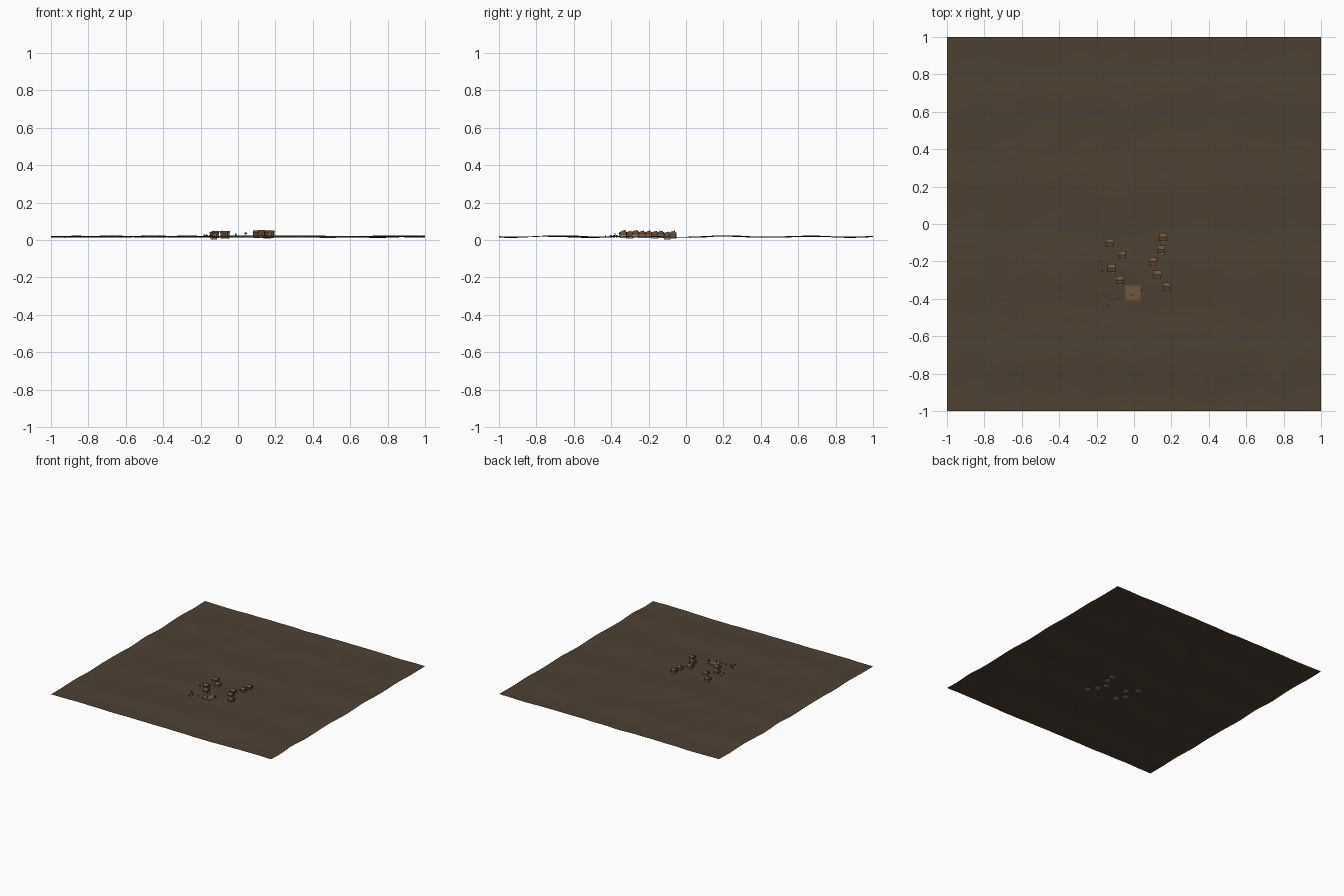
import bpy, bmesh, math, random
from mathutils import Vector, Matrix, noise

cube = bpy.data.objects.get("Cube")
if cube:
    bpy.data.objects.remove(cube, do_unlink=True)
random.seed(4)


def material(name, r, g, b):
    m = bpy.data.materials.new(name)
    m.use_nodes = True
    m.diffuse_color = (r, g, b, 1)
    node = m.node_tree.nodes["Principled BSDF"]
    node.inputs["Base Color"].default_value = (r, g, b, 1)
    node.inputs["Roughness"].default_value = 0.9
    return m


earth = material("earth", 0.075, 0.052, 0.032)
timber = material("timber", 0.16, 0.085, 0.04)
dark_wood = material("dark wood", 0.06, 0.03, 0.014)
roof_wood = material("roof wood", 0.17, 0.095, 0.048)
stone = material("stone", 0.24, 0.23, 0.21)


def ground_height(x, y):
    roll = 0.003 * math.cos(math.tau * (y + 0.25) / 0.45)
    swell = 0.005 * noise.noise(Vector((x * 2.5, y * 2.5, 3)))
    bumps = 0.004 * noise.noise(Vector((x * 6, y * 6, 7)))
    return 0.018 + roll + swell + bumps


def finish(name, bm, mat, origin=(0, 0, 0), turn=0):
    bmesh.ops.recalc_face_normals(bm, faces=bm.faces)
    mesh = bpy.data.meshes.new(name)
    bm.to_mesh(mesh)
    bm.free()
    mesh.materials.append(mat)
    obj = bpy.data.objects.new(name, mesh)
    obj.location = origin
    obj.rotation_euler.z = turn
    bpy.context.collection.objects.link(obj)
    return obj


def add_box(bm, centre, size):
    matrix = Matrix.Translation(centre) @ Matrix.Diagonal((*size, 1))
    bmesh.ops.create_cube(bm, size=1, matrix=matrix)


def boxes(name, mat, parts, origin, turn=0):
    bm = bmesh.new()
    for centre, size in parts:
        add_box(bm, centre, size)
    return finish(name, bm, mat, origin, turn)


def gable(name, mat, width, depth, eave, ridge, origin, turn):
    # Triangular prism with its ridge along x
    bm = bmesh.new()
    ends = []
    for x in (-width / 2, width / 2):
        ends.append([bm.verts.new(p) for p in
                     ((x, -depth / 2, eave), (x, depth / 2, eave), (x, 0, ridge))])
    bm.faces.new(ends[0])
    bm.faces.new(ends[1])
    for i in range(3):
        j = (i + 1) % 3
        bm.faces.new((ends[0][i], ends[0][j], ends[1][j], ends[1][i]))
    finish(name, bm, mat, origin, turn)


def house(label, x, y):
    origin = (x, y, ground_height(x, y))
    turn = random.uniform(-0.05, 0.05)
    w = 0.034
    boxes("foundation_" + label, stone,
          [((0, 0, -0.002), (w + 0.002, w + 0.002, 0.014)),
           ((0.006, -0.021, 0.002), (0.01, 0.006, 0.004))], origin, turn)
    boxes("walls_" + label, timber, [((0, 0, 0.013), (w, w, 0.018))], origin, turn)
    # Corner posts, beams and door
    frame = [((sx * w / 2, sy * w / 2, 0.013), (0.003, 0.003, 0.018))
             for sx in (-1, 1) for sy in (-1, 1)]
    frame += [((0, s * w / 2, 0.014), (w, 0.002, 0.002)) for s in (-1, 1)]
    frame += [((s * w / 2, 0, 0.014), (0.002, w, 0.002)) for s in (-1, 1)]
    frame.append(((0.006, -w / 2, 0.01), (0.008, 0.003, 0.012)))
    boxes("frame_" + label, dark_wood, frame, origin, turn)
    gable("roof_" + label, roof_wood, 0.042, 0.042, 0.021, 0.031, origin, turn)
    boxes("chimney_" + label, dark_wood,
          [((-0.009, 0.008, 0.027), (0.004, 0.004, 0.011))], origin, turn)


# Rolling ground sheet
bm = bmesh.new()
bmesh.ops.create_grid(bm, x_segments=80, y_segments=80, size=1)
for v in bm.verts:
    v.co.z = ground_height(v.co.x, v.co.y)
ground = finish("ground", bm, earth)
ground.data.shade_smooth()
if ground.data.polygons[0].normal.z < 0:
    ground.data.flip_normals()

# Two rows of houses
left_row = [(0.155, -0.07), (0.145, -0.135), (0.1, -0.2), (0.125, -0.27), (0.175, -0.335)]
right_row = [(-0.13, -0.1), (-0.065, -0.165), (-0.12, -0.235), (-0.075, -0.3)]
for side, row in (("left", left_row), ("right", right_row)):
    for i, (x, y) in enumerate(row):
        house(f"{side}_{i + 1}", x, y)

# Plank square with a post and a signboard
sx, sy = -0.005, -0.37
sz = ground_height(sx, sy)
planks = [((-0.035 + i * 0.01, 0, 0.003), (0.0097, 0.08, 0.004)) for i in range(8)]
boxes("plank_square", roof_wood, planks, (sx, sy, sz))
boxes("square_post", dark_wood, [((-0.007, -0.01, 0.01), (0.006, 0.006, 0.012))], (sx, sy, sz))
boxes("signboard", dark_wood,
      [((0.047, 0.015, 0.009), (0.003, 0.003, 0.024)),
       ((0.047, 0.013, 0.018), (0.014, 0.003, 0.008))], (sx, sy, sz))

# Scattered barrels and stakes
clutter = [(-0.18, -0.2), (-0.17, -0.25), (-0.165, -0.37), (-0.14, -0.43),
           (-0.125, -0.405), (-0.085, -0.4), (-0.15, -0.385)]
for i, (x, y) in enumerate(clutter):
    bm = bmesh.new()
    radius = random.uniform(0.003, 0.005)
    bmesh.ops.create_cone(bm, cap_ends=True, segments=8, radius1=radius, radius2=radius,
                          depth=0.012, matrix=Matrix.Translation((0, 0, 0.004)))
    finish(f"barrel_{i + 1}", bm, dark_wood if i % 2 else timber, (x, y, ground_height(x, y)))
